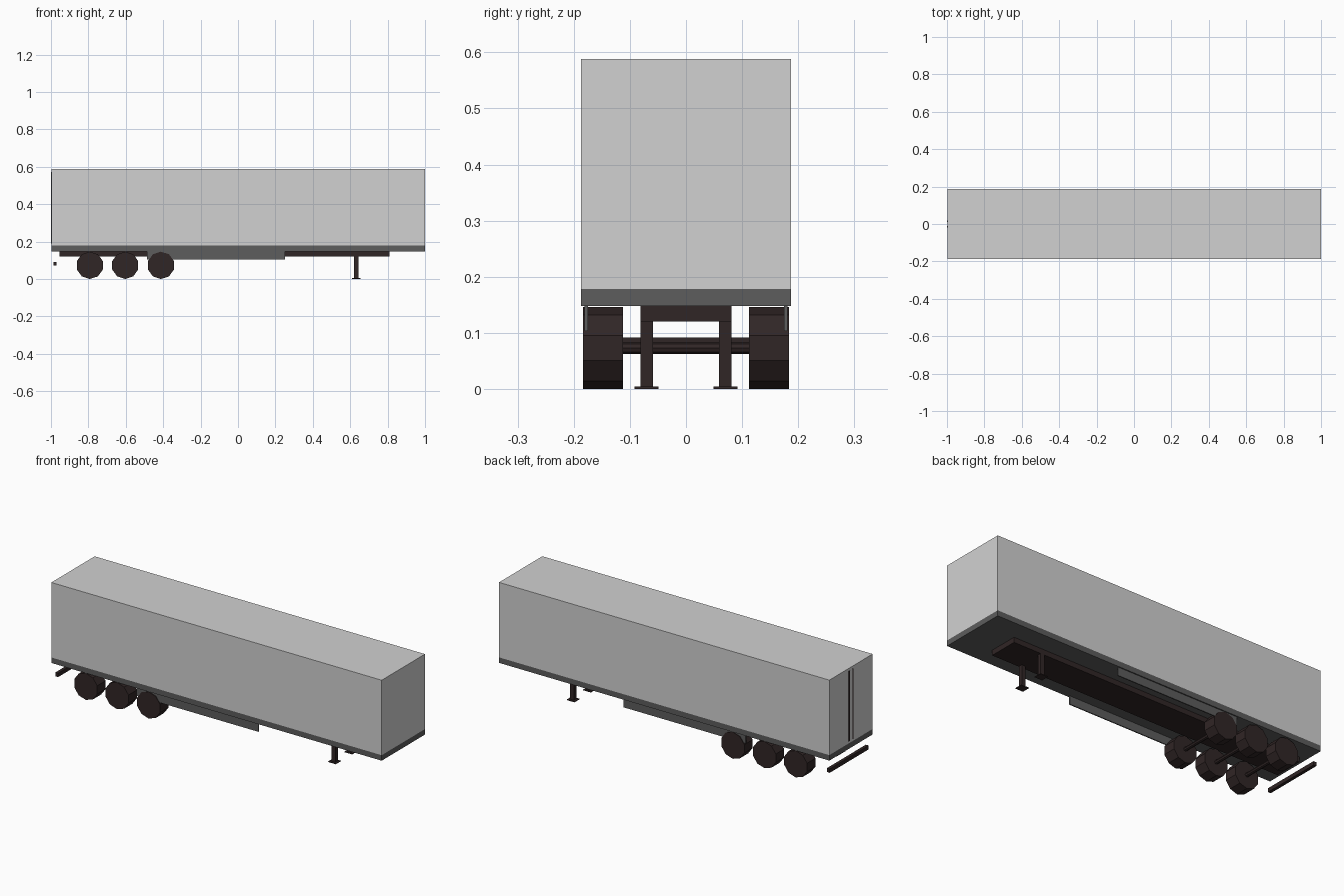
import bpy, bmesh, math
from mathutils import Matrix

if "Cube" in bpy.data.objects:
    bpy.data.objects.remove(bpy.data.objects["Cube"])


def material(name, rgb):
    m = bpy.data.materials.new(name)
    m.diffuse_color = (*rgb, 1)
    m.use_nodes = True
    m.node_tree.nodes["Principled BSDF"].inputs["Base Color"].default_value = m.diffuse_color
    return m


PALE = material("pale_grey", (0.64, 0.64, 0.64))
GREY = material("dark_grey", (0.11, 0.11, 0.11))
DARK = material("brown_black", (0.030, 0.019, 0.019))


def finish(name, bm, mat):
    mesh = bpy.data.meshes.new(name)
    bm.to_mesh(mesh)
    bm.free()
    mesh.materials.append(mat)
    obj = bpy.data.objects.new(name, mesh)
    bpy.context.collection.objects.link(obj)
    return obj


def box(name, x, y, z, mat):
    """Box from (min, max) pairs."""
    bm = bmesh.new()
    bmesh.ops.create_cube(bm, size=1)
    for v in bm.verts:
        for i, (lo, hi) in enumerate((x, y, z)):
            v.co[i] = lo if v.co[i] < 0 else hi
    return finish(name, bm, mat)


def drum(name, x, y, z, radius, width, sides, mat):
    """Flat-shaded cylinder lying along y, with a corner at the top."""
    bm = bmesh.new()
    bmesh.ops.create_cone(bm, cap_ends=True, segments=sides, radius1=radius,
                          radius2=radius, depth=width,
                          matrix=Matrix.Translation((x, y, z)) @ Matrix.Rotation(math.pi / 2, 4, 'X'))
    return finish(name, bm, mat)


def span(s, a, b):
    """Mirror a y range to the side s."""
    return tuple(sorted((s * a, s * b)))


# Cargo body, floor rail and chassis
box("cargo_body", (-0.998, 1), (-0.187, 0.187), (0.178, 0.588), PALE)
box("floor_rail", (-0.998, 1), (-0.187, 0.187), (0.148, 0.178), GREY)
box("chassis", (-0.955, 0.81), (-0.081, 0.081), (0.12, 0.148), DARK)

# Rear bumper bar
box("rear_bumper", (-0.987, -0.970), (-0.168, 0.168), (0.071, 0.092), DARK)

# Axles
for x in (-0.792, -0.603, -0.412):
    drum("axle", x, 0, 0.073, 0.0105, 0.24, 8, DARK)

for s in (-1, 1):
    # Wheels
    for x in (-0.792, -0.603, -0.412):
        drum("wheel", x, s * 0.148, 0.073, 0.073, 0.072, 10, DARK)
    # Side skirts
    box("side_skirt", (-0.487, 0.25), span(s, 0.175, 0.181), (0.103, 0.148), GREY)
    # Landing legs and feet
    box("landing_leg", (0.621, 0.645), span(s, 0.059, 0.081), (0.004, 0.13), DARK)
    box("landing_foot", (0.610, 0.656), span(s, 0.049, 0.092), (0, 0.004), DARK)
    # Rear door lock bars
    box("door_lock_bar", (-1, -0.996), span(s, 0.012, 0.020), (0.19, 0.573), DARK)
